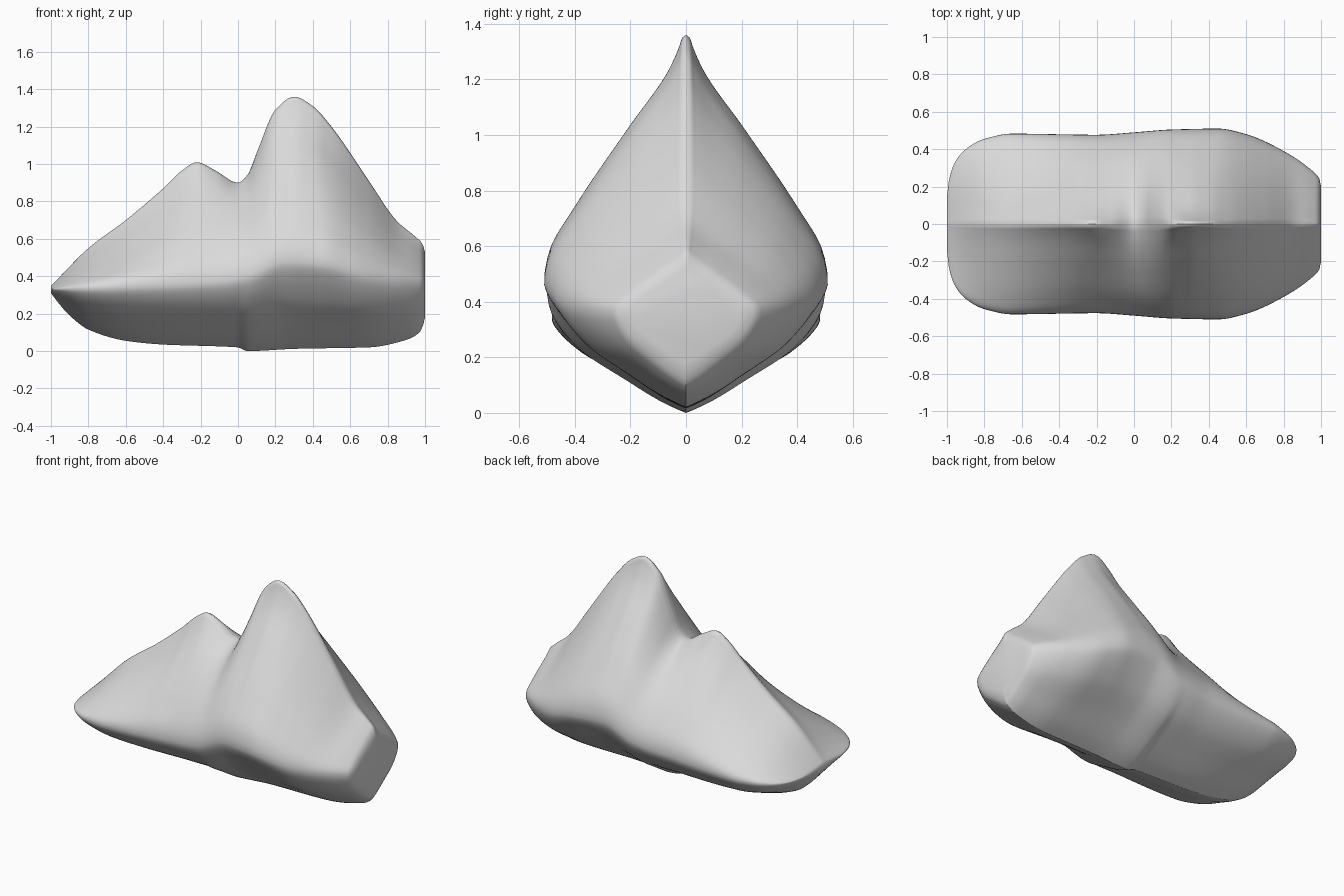
import bpy, bmesh, math

if "Cube" in bpy.data.objects:
    bpy.data.objects.remove(bpy.data.objects["Cube"])


def curve(points):
    """Smooth monotone interpolation through (position, value) points."""
    xs = [p[0] for p in points]
    ys = [p[1] for p in points]
    n = len(xs)
    d = [(ys[i + 1] - ys[i]) / (xs[i + 1] - xs[i]) for i in range(n - 1)]
    m = [d[0]]
    for a, b in zip(d, d[1:]):
        m.append(0 if a * b <= 0 else 2 * a * b / (a + b))
    m.append(d[-1])

    def f(x):
        i = 0
        while i < n - 2 and x > xs[i + 1]:
            i += 1
        h = xs[i + 1] - xs[i]
        t = min(1, max(0, (x - xs[i]) / h))
        return ((1 + 2 * t) * (1 - t) ** 2 * ys[i] + t * (1 - t) ** 2 * h * m[i]
                + t * t * (3 - 2 * t) * ys[i + 1] + t * t * (t - 1) * h * m[i + 1])
    return f


# Ridge line with its two peaks, keel line, plan outline and belt height
ridge = curve([(-1, .35), (-.97, .38), (-.8, .55), (-.6, .70), (-.4, .87), (-.3, .965),
               (-.22, 1.01), (-.12, .965), (0, .90), (.05, .94), (.1, 1.06), (.2, 1.29),
               (.3, 1.36), (.4, 1.31), (.5, 1.2), (.6, 1.06), (.7, .91), (.85, .695),
               (.95, .61), (.985, .575), (1, .53)])
keel = curve([(-1, .31), (-.97, .27), (-.9, .19), (-.8, .115), (-.6, .055), (-.4, .035),
              (0, .02), (.05, 0), (.3, .012), (.7, .02), (.9, .06), (.97, .1), (.99, .14), (1, .18)])
width = curve([(-1, .14), (-.99, .23), (-.96, .325), (-.9, .40), (-.8, .455), (-.65, .483),
               (-.2, .477), (0, .49), (.2, .505), (.45, .51), (.6, .48), (.8, .39),
               (.97, .27), (.99, .245), (1, .2)])
belt = curve([(-1, .33), (-.6, .345), (-.1, .375), (.05, .40), (.25, .475), (.45, .46),
              (.7, .40), (1, .36)])
# Flank height bridging the saddle, so the notch only cuts the crest
flank = curve([(-.3, .965), (-.2, 1.0), (0, 1.05), (.1, 1.14), (.2, 1.28), (.3, 1.36)])
# Bluntness of the crest along x: 0 is a slender tip, 1 is a full shoulder
bluntness = curve([(-1, .5), (-.3, .4), (-.05, .85), (.1, .95), (.3, 0), (.45, .2), (.6, .5),
                   (.8, .75), (.95, .45), (1, .2)])

# Half cross-sections: relative height from the belt to relative width
slender = curve([(0, 1), (.04, .998), (.12, .97), (.31, .78), (.63, .40), (.85, .13),
                 (.95, .05), (.99, .025), (1, 0)])
full = curve([(0, 1), (.04, .998), (.12, .973), (.33, .82), (.63, .49), (.85, .23),
              (.95, .1), (.985, .05), (1, 0)])
under = curve([(0, 1), (.05, .996), (.17, .955), (.42, .79), (.73, .41), (.9, .18), (.97, .06), (1, 0)])

# Mountain body lofted along x
STEPS, HALF = 130, 64
bm = bmesh.new()
rings = []
for i in range(STEPS + 1):
    x = -math.cos(math.pi * i / STEPS) * .45 + .55 * (2 * i / STEPS - 1)
    top, low, w, mid, blunt = ridge(x), keel(x), width(x), belt(x), bluntness(x)
    bridge = flank(x) if -.3 < x < .3 else top
    hollow = .07 * math.exp(-((x - .4) / .25) ** 2)
    side = []
    for k in range(HALF + 1):
        h = math.cos(math.pi * k / HALF)
        if h > 0:
            z = mid + h * (bridge - mid + (top - bridge) * h * h)
            y = w * (slender(h) * (1 - blunt) + full(h) * blunt)
        else:
            z = mid + h * (mid - low)
            y = w * under(-h) * (1 - hollow * math.sin(-math.pi * h))
        side.append((max(0, y), z))
    profile = side + [(-y, z) for y, z in side[-2:0:-1]]
    rings.append([bm.verts.new((x, y, z)) for y, z in profile])
for a, b in zip(rings, rings[1:]):
    n = len(a)
    for k in range(n):
        bm.faces.new((a[k], a[(k + 1) % n], b[(k + 1) % n], b[k]))
bm.faces.new(rings[0])
bm.faces.new(rings[-1])
bmesh.ops.recalc_face_normals(bm, faces=bm.faces)

mesh = bpy.data.meshes.new("mountain_body")
bm.to_mesh(mesh)
bm.free()
body = bpy.data.objects.new("mountain_body", mesh)
bpy.context.collection.objects.link(body)

# Single pale grey stone colour
stone = bpy.data.materials.new("pale_grey")
stone.diffuse_color = (.7, .7, .7, 1)
stone.use_nodes = True
stone.node_tree.nodes["Principled BSDF"].inputs["Base Color"].default_value = stone.diffuse_color
mesh.materials.append(stone)

bpy.context.view_layer.objects.active = body
body.select_set(True)
bpy.ops.object.shade_smooth_by_angle(angle=math.radians(75))
